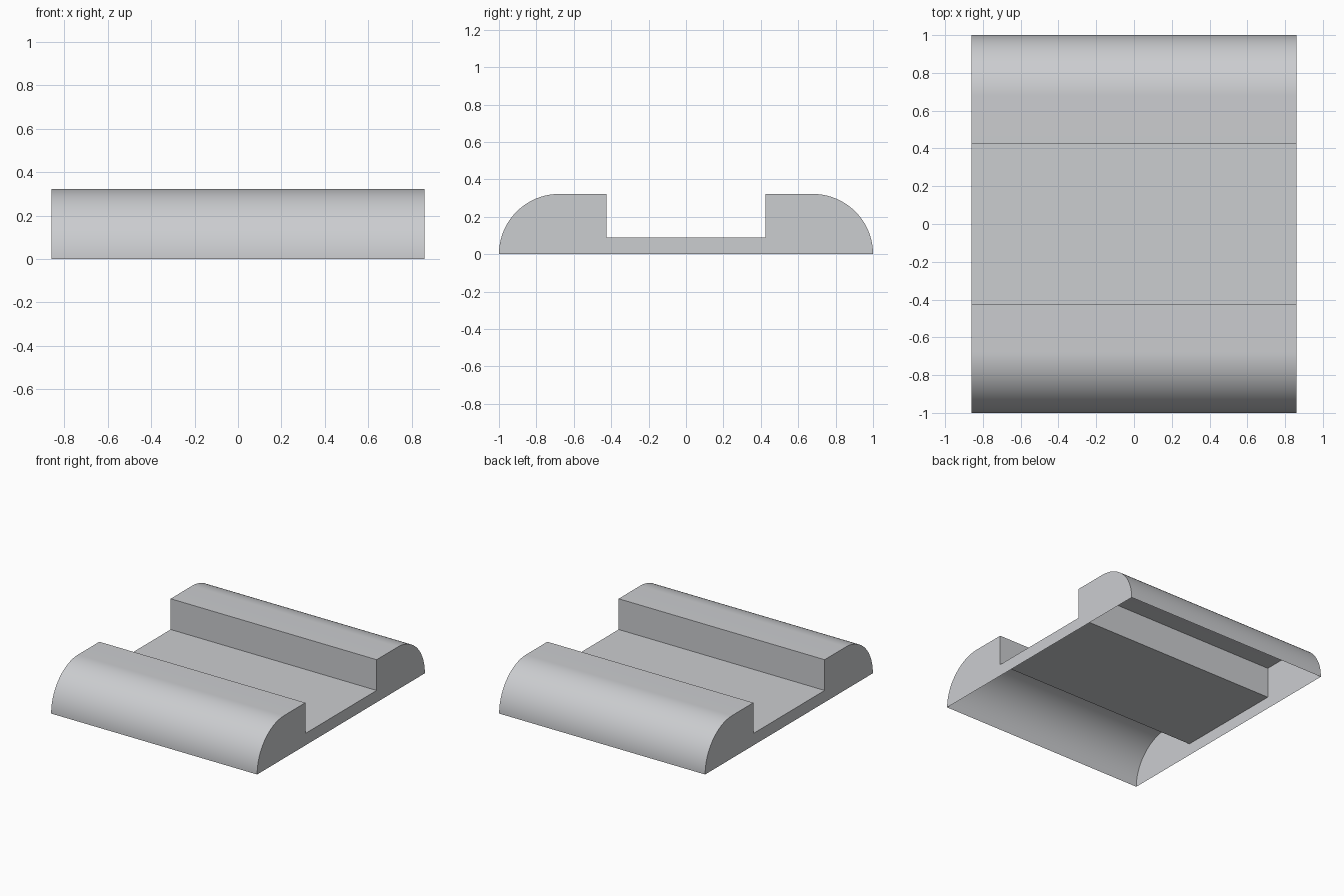
import bpy, bmesh
from math import sin, cos, pi

cube = bpy.data.objects.get("Cube")
if cube:
    bpy.data.objects.remove(cube, do_unlink=True)

HALF_WIDTH = 0.86
HEIGHT = 0.322
RADIUS = 0.322
CHANNEL_HALF = 0.425
CHANNEL_FLOOR = 0.09
ARC_STEPS = 32

# Plain grey material
grey = bpy.data.materials.new("light grey")
grey.use_nodes = True
colour = (0.6, 0.61, 0.63, 1)
grey.diffuse_color = colour
grey.node_tree.nodes["Principled BSDF"].inputs["Base Color"].default_value = colour

# Half profile (y, z): rounded shoulder, flat top, channel wall
half = []
for i in range(ARC_STEPS + 1):
    a = i / ARC_STEPS * pi / 2
    half.append((1 - RADIUS + RADIUS * cos(a), HEIGHT * sin(a)))
half += [(CHANNEL_HALF, HEIGHT), (CHANNEL_HALF, CHANNEL_FLOOR)]
profile = half + [(-y, z) for y, z in reversed(half)]

# Thin shell: swept profile with end caps, open underneath
bm = bmesh.new()
left, right = ([bm.verts.new((x, y, z)) for y, z in profile]
               for x in (HALF_WIDTH, -HALF_WIDTH))
for i in range(len(profile) - 1):
    bm.faces.new((right[i], right[i + 1], left[i + 1], left[i]))
bm.faces.new(left)
bm.faces.new(right[::-1])

mesh = bpy.data.meshes.new("channel_block")
bm.to_mesh(mesh)
bm.free()
mesh.materials.append(grey)
block = bpy.data.objects.new("channel_block", mesh)
bpy.context.collection.objects.link(block)

# Smooth the rounded shoulders, keep the corners sharp
bpy.ops.object.select_all(action="DESELECT")
block.select_set(True)
bpy.context.view_layer.objects.active = block
bpy.ops.object.shade_smooth_by_angle(angle=pi / 6)
